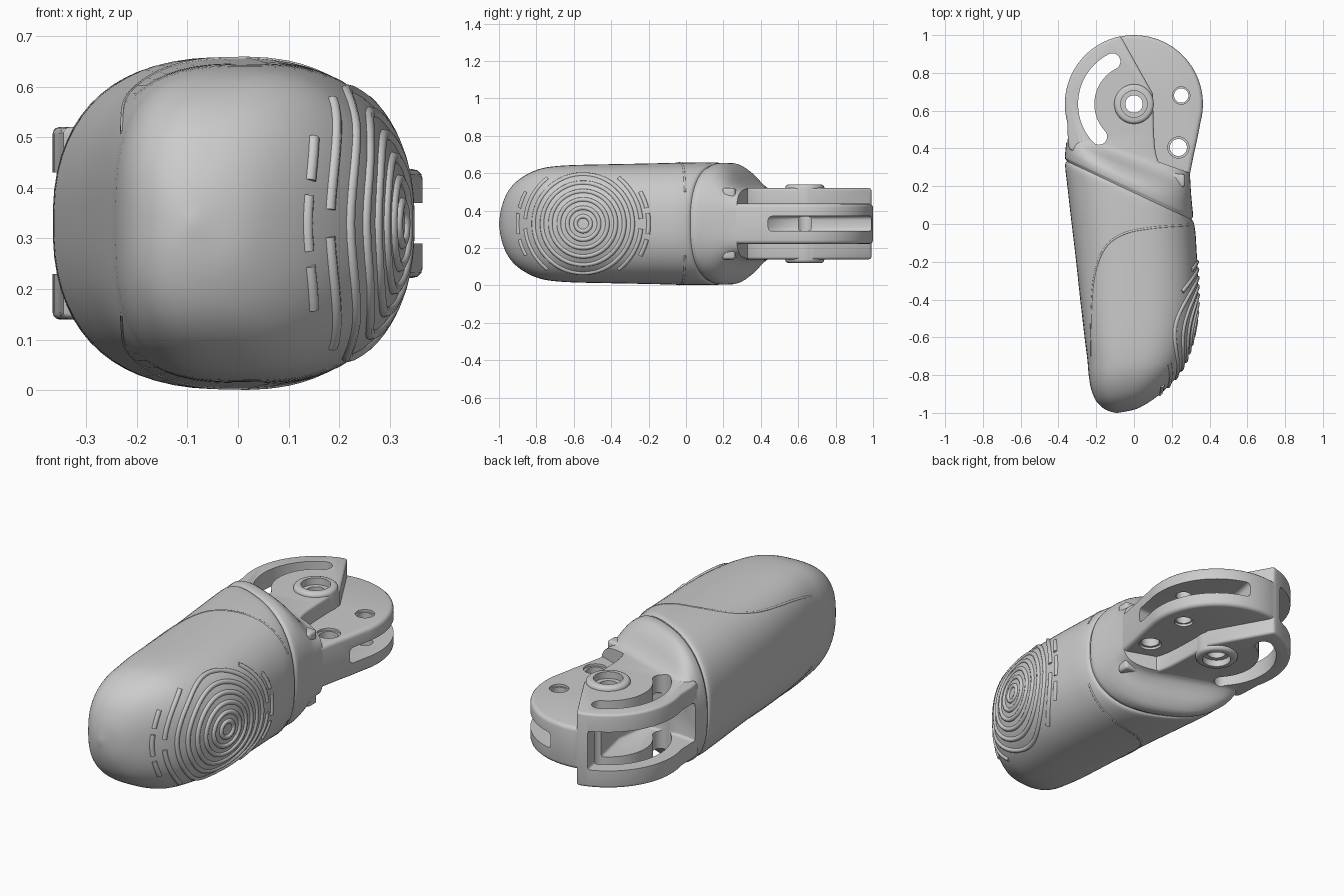
import bpy, bmesh, math
from mathutils import Vector
from mathutils.bvhtree import BVHTree

if "Cube" in bpy.data.objects:
    bpy.data.objects.remove(bpy.data.objects["Cube"])

PIVOT = (0.0, 0.635)
MID = 0.33


def activate(ob):
    bpy.ops.object.select_all(action='DESELECT')
    ob.select_set(True)
    bpy.context.view_layer.objects.active = ob


def smooth(ob, angle=35):
    activate(ob)
    bpy.ops.object.shade_smooth_by_angle(angle=math.radians(angle))


def make(name, bm):
    bmesh.ops.recalc_face_normals(bm, faces=bm.faces)
    me = bpy.data.meshes.new(name)
    bm.to_mesh(me)
    bm.free()
    ob = bpy.data.objects.new(name, me)
    bpy.context.collection.objects.link(ob)
    return ob


def apply(ob, kind, **props):
    activate(ob)
    m = ob.modifiers.new("m", kind)
    for k, v in props.items():
        setattr(m, k, v)
    bpy.ops.object.modifier_apply(modifier=m.name)


def boolean(ob, other, op):
    apply(ob, 'BOOLEAN', object=other, operation=op, solver='EXACT')
    bpy.data.objects.remove(other, do_unlink=True)


def spline(rows, steps, closed=False):
    """Catmull-Rom through rows of numbers."""
    out, n = [], len(rows)
    for i in range(n - 1):
        p = [rows[max(0, min(n - 1, i + d))] for d in (-1, 0, 1, 2)]
        for s in range(steps):
            t = s / steps
            out.append([b + .5 * t * (c - a + t * (2*a - 5*b + 4*c - d + t * (3*(b - c) + d - a)))
                        for a, b, c, d in zip(*p)])
    return out + [list(rows[-1])]


def loft(name, rows, sides=64):
    """Each row: left x, left y, right x, right y, half height, left and right squareness."""
    bm = bmesh.new()
    rings = []
    for lx, ly, rx, ry, h, nl, nr in rows:
        ring = []
        for k in range(sides):
            a = 2 * math.pi * (k + .5) / sides
            c, s = math.cos(a), math.sin(a)
            e = 2 / (nr if c > 0 else nl)
            t = (math.copysign(abs(c) ** e, c) + 1) / 2
            z = MID + h * math.copysign(abs(s) ** e, s)
            ring.append(bm.verts.new((lx + (rx - lx) * t, ly + (ry - ly) * t, z)))
        rings.append(ring)
    for r0, r1 in zip(rings, rings[1:]):
        for k in range(sides):
            j = (k + 1) % sides
            bm.faces.new((r0[k], r0[j], r1[j], r1[k]))
    bm.faces.new(rings[0])
    bm.faces.new(rings[-1])
    return make(name, bm)


def arc(cx, cy, r, a0, a1, n):
    return [(cx + r * math.cos(math.radians(a0 + (a1 - a0) * i / n)),
             cy + r * math.sin(math.radians(a0 + (a1 - a0) * i / n))) for i in range(n + 1)]


def prism(name, pts, z0, z1, bevel=0):
    bm = bmesh.new()
    f = bm.faces.new([bm.verts.new((x, y, z0)) for x, y in pts])
    ext = bmesh.ops.extrude_face_region(bm, geom=[f])
    bmesh.ops.translate(bm, vec=(0, 0, z1 - z0),
                        verts=[g for g in ext['geom'] if isinstance(g, bmesh.types.BMVert)])
    ob = make(name, bm)
    if bevel:
        apply(ob, 'BEVEL', width=bevel, segments=3, limit_method='ANGLE', angle_limit=math.radians(50))
    return ob


def disc(x, y, r, z0, z1, bevel=0):
    return prism("disc", arc(x, y, r, 0, 352.5, 47), z0, z1, bevel)


# Fingertip body
body = loft("fingertip_body", spline([
    (-.355, .332, .307, .022, .318, 2.4, 2.4),
    (-.365, .31, .317, .005, .327, 2.4, 2.4),
    (-.352, .19, .326, -.05, .328, 2.45, 2.4),
    (-.335, .04, .331, -.13, .326, 2.5, 2.4),
    (-.31, -.17, .338, -.27, .322, 2.6, 2.4),
    (-.285, -.4, .338, -.45, .318, 2.8, 2.4),
    (-.262, -.6, .315, -.6, .314, 3, 2.4),
    (-.247, -.72, .282, -.71, .306, 3, 2.4),
    (-.24, -.80, .25, -.775, .291, 3, 2.4),
    (-.228, -.87, .205, -.835, .262, 2.9, 2.4),
    (-.205, -.93, .15, -.89, .22, 2.7, 2.4),
    (-.172, -.968, .085, -.94, .165, 2.5, 2.3),
    (-.135, -.99, .01, -.98, .09, 2.3, 2.2),
    (-.095, -1.0, -.085, -1.0, .008, 2, 2)], 4))
smooth(body, 40)

# Fingerprint ridges and shell seam, draped on the body surface
bpy.context.view_layer.update()
bvh = BVHTree.FromObject(body, bpy.context.evaluated_depsgraph_get())


def drape(name, paths, direction, depth, sink):
    cu = bpy.data.curves.new(name, 'CURVE')
    cu.dimensions = '3D'
    cu.bevel_depth = depth
    cu.bevel_resolution = 2
    cu.use_fill_caps = True
    d = Vector(direction)
    for starts, cyclic in paths:
        hits = [bvh.ray_cast(Vector(p), d) for p in starts]
        pts = [h[0] - h[1] * sink for h in hits if h[0]]
        sp = cu.splines.new('POLY')
        sp.points.add(len(pts) - 1)
        for q, p in zip(sp.points, pts):
            q.co = (*p, 1)
        sp.use_cyclic_u = cyclic
    ob = bpy.data.objects.new(name, cu)
    bpy.context.collection.objects.link(ob)
    activate(ob)
    bpy.ops.object.convert(target='MESH')
    smooth(bpy.context.object, 50)


def side_arc(r, a0, a1, n):
    return [(2, y, z) for y, z in arc(-.55, MID, r, a0, a1, n)]


ridges = [(side_arc(r, 0, 354, 59), True) for r in (.04, .085, .13, .175, .22, .265)]
for base in (0, 180):
    for r, a0, a1 in ((.31, 5, 52), (.31, -52, -5), (.35, -9, 9), (.35, 14, 29), (.35, -29, -14)):
        ridges.append((side_arc(r, base + a0, base + a1, 14), False))
drape("fingerprint_ridges", ridges, (-1, 0, 0), .0125, .003)

seam = spline([(.29, -.005), (.1, -.02), (-.05, -.05), (-.15, -.12), (-.205, -.25), (-.225, -.42), (-.23, -.7)], 8)
for label, z, d in (("top", 2, -1), ("bottom", -2, 1)):
    drape("shell_seam_" + label, [([(x, y, z) for x, y in seam], False)], (0, 0, d), .006, .003)

# Collar that narrows from the body to the hinge
knuckle = loft("knuckle", spline([
    (-.352, .315, .302, .005, .314, 2.4, 2.4),
    (-.358, .338, .306, .028, .318, 2.4, 2.4),
    (-.366, .35, .313, .045, .325, 2.4, 2.4),
    (-.364, .385, .308, .10, .322, 2.5, 2.5),
    (-.36, .42, .303, .155, .285, 2.8, 2.8),
    (-.356, .45, .300, .20, .232, 3.5, 3.3),
    (-.352, .475, .298, .235, .2, 4.5, 4),
    (-.35, .50, .297, .27, .188, 6, 4.5)], 3))

# Hinge lobes: thin full outline plus thick left half
lobe = prism("lobe", arc(*PIVOT, .365, -15, 195, 48) +
             [(-.35, .45), (-.345, .4), (-.2, .3), (.27, .15), (.297, .27), (.315, .36), (.335, .45)],
             .222, .437, .02)
divider = spline([(.27, .262), (.2, .272), (.145, .305), (.115, .38), (.105, .5), (.1, .69)], 4)
thick = prism("thick", arc(*PIVOT, .366, 101, 195, 24) +
              [(-.35, .45), (-.345, .4), (-.2, .3), (.2, .17), (.27, .2)] + divider,
              .14, .52, .025)
for part in (lobe, thick, disc(*PIVOT, .105, .12, .54, .018)):
    boolean(knuckle, part, 'UNION')

# Openings: wide left pocket, narrow right pocket, arc slot, pin holes
cuts = [
    prism("wide", [(-.6, .46), (-.25, .42), (-.08, .43), (-.05, .62), (-.123, .98), (-.16, 1.2), (-.6, 1.2)],
          .23, .43, .012),
    prism("narrow", [(.6, .45), (.1, .43), (.03, .53), (.03, .72), (.08, .99), (.1, 1.2), (.6, 1.2)],
          .29, .37, .02)]
ends = [arc(*PIVOT, .253, a, a + 1, 1)[0] for a in (117, 223)]
cuts.append(prism("slot", arc(*PIVOT, .296, 117, 223, 30) + arc(*ends[1], .043, 223, 403, 12)[1:-1] +
                  arc(*PIVOT, .21, 223, 117, 30) + arc(*ends[0], .043, 297, 477, 12)[1:-1], -.5, 1.2))
for x, y, r in ((0, .635, .046), (.25, .68, .038), (.235, .405, .045)):
    cuts.append(disc(x, y, r, -.5, 1.2))
for x, y, r, z in ((0, .635, .07, .505), (.25, .68, .046, .425), (.235, .405, .056, .425)):
    cuts += [disc(x, y, r, z, 1.2), disc(x, y, r, -.5, 2 * MID - z)]
for c in cuts:
    boolean(knuckle, c, 'DIFFERENCE')
smooth(knuckle, 35)
